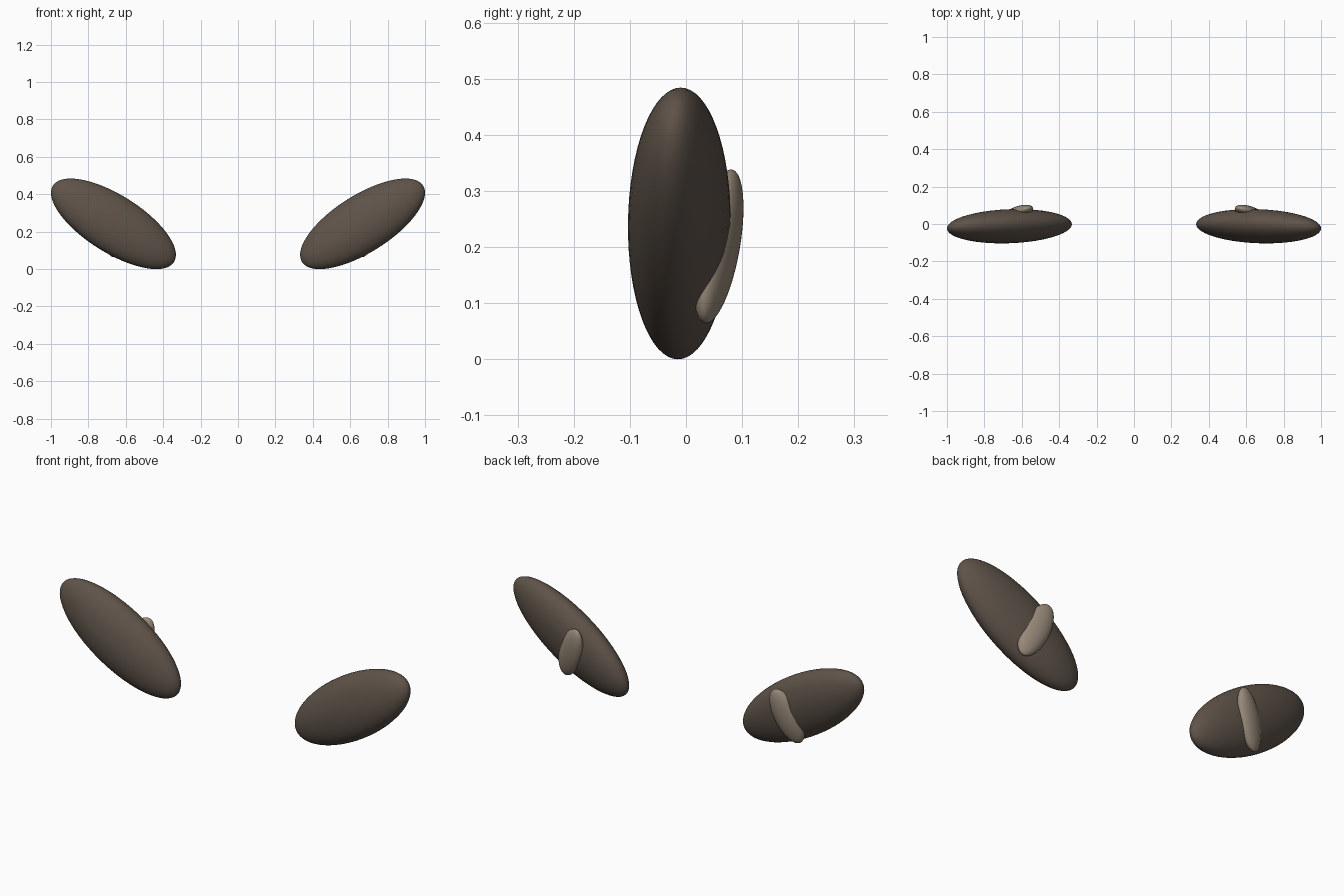
import bpy
import bmesh
import math
from mathutils import Matrix

if "Cube" in bpy.data.objects:
    bpy.data.objects.remove(bpy.data.objects["Cube"])


def material(name, color):
    m = bpy.data.materials.new(name)
    m.diffuse_color = (*color, 1.0)
    m.use_nodes = True
    m.node_tree.nodes["Principled BSDF"].inputs["Base Color"].default_value = m.diffuse_color
    return m


dark_brown = material("dark brown", (0.112, 0.086, 0.066))
tan = material("tan", (0.31, 0.25, 0.19))


def ellipsoid(name, center, spread, mat, side):
    """Smooth tilted ellipsoid. spread = xx, yy, zz, xy, xz, yz of its squared
    half-extents; side mirrors it across x = 0."""
    xx, yy, zz, xy, xz, yz = spread
    # Triangular shear that turns a unit sphere into the tilted ellipsoid
    a = math.sqrt(zz)
    b, c = xz / a, yz / a
    d = math.sqrt(xx - b * b)
    e = (xy - b * c) / d
    f = math.sqrt(yy - c * c - e * e)
    shape = Matrix(((d, 0, b, 0), (e, f, c, 0), (0, 0, a, 0), (0, 0, 0, 1)))
    mirror = Matrix.Diagonal((side, 1, 1, 1))
    bm = bmesh.new()
    bmesh.ops.create_uvsphere(bm, u_segments=48, v_segments=32, radius=1.0,
                              matrix=mirror @ Matrix.Translation(center) @ shape)
    bmesh.ops.recalc_face_normals(bm, faces=bm.faces)
    for face in bm.faces:
        face.smooth = True
    mesh = bpy.data.meshes.new(name)
    bm.to_mesh(mesh)
    bm.free()
    mesh.materials.append(mat)
    obj = bpy.data.objects.new(name, mesh)
    bpy.context.collection.objects.link(obj)


for label, side in (("right", 1), ("left", -1)):
    # Large flattened pad, rising outward
    ellipsoid(label + "_pad", (0.666, -0.012, 0.242),
              (0.1116, 0.0084, 0.0586, -0.0038, 0.0555, 0.0006), dark_brown, side)
    # Small pale lobe set into the back of the pad
    ellipsoid(label + "_back_lobe", (0.62, 0.058, 0.201),
              (0.0066, 0.00198, 0.0188, -0.00185, -0.0058, 0.00306), tan, side)
